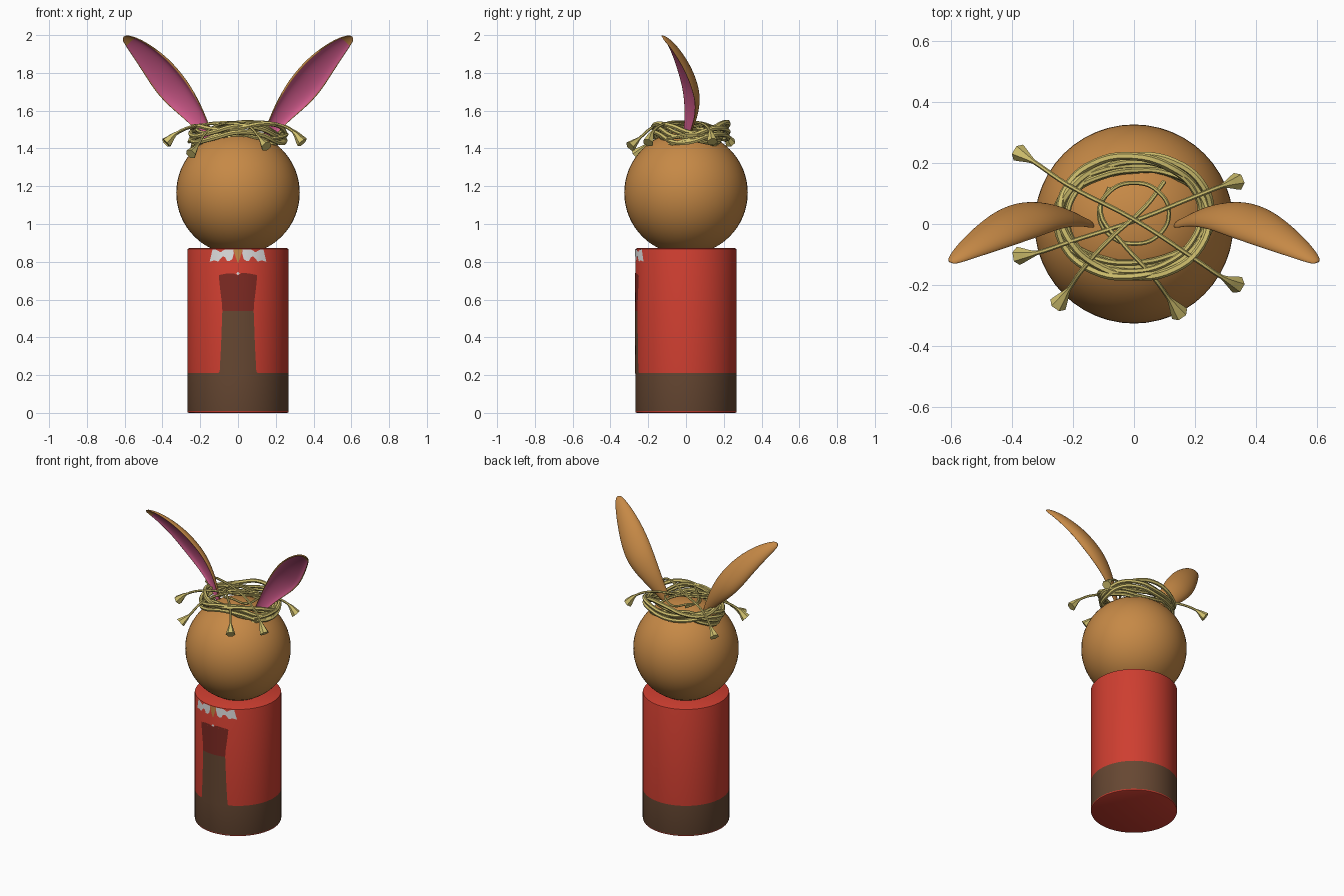
import bpy, bmesh, math, random
from mathutils import Vector

if "Cube" in bpy.data.objects:
    bpy.data.objects.remove(bpy.data.objects["Cube"])

random.seed(4)


def mat(name, r, g, b):
    lin = [((c / 255 + 0.055) / 1.055) ** 2.4 for c in (r, g, b)]
    m = bpy.data.materials.new(name)
    m.diffuse_color = (*lin, 1)
    m.use_nodes = True
    m.node_tree.nodes["Principled BSDF"].inputs["Base Color"].default_value = m.diffuse_color
    return m


RED = mat("red", 206, 62, 48)
DARK_RED = mat("dark red", 126, 42, 35)
BROWN = mat("brown", 102, 71, 50)
TAN = mat("tan fur", 198, 137, 70)
PINK = mat("pink", 212, 92, 142)
STRAW = mat("straw", 208, 192, 110)
WHITE = mat("white", 225, 225, 225)


def finish(bm, name, mats, angle=40):
    bmesh.ops.recalc_face_normals(bm, faces=bm.faces)
    me = bpy.data.meshes.new(name)
    bm.to_mesh(me)
    bm.free()
    for m in mats:
        me.materials.append(m)
    ob = bpy.data.objects.new(name, me)
    bpy.context.collection.objects.link(ob)
    select(ob)
    bpy.ops.object.shade_smooth_by_angle(angle=math.radians(angle))
    return ob


def select(ob):
    bpy.ops.object.select_all(action='DESELECT')
    ob.select_set(True)
    bpy.context.view_layer.objects.active = ob


def loft(bm, rings):
    """Skin closed rings of points; returns the face rows."""
    vs = [[bm.verts.new(p) for p in ring] for ring in rings]
    n = len(vs[0])
    rows = [[bm.faces.new((a[i], a[(i + 1) % n], b[(i + 1) % n], b[i])) for i in range(n)]
            for a, b in zip(vs, vs[1:])]
    bm.faces.new(vs[0][::-1])
    bm.faces.new(vs[-1])
    return rows


# Body: banded cylinder
R = 0.268
bm = bmesh.new()
profile = [(R - .008, 0), (R - .002, .003), (R, .01), (R, .21), (R, .862), (R - .002, .868), (R - .01, .872)]
rows = loft(bm, [[(r * math.cos(i * math.tau / 64), r * math.sin(i * math.tau / 64), z)
                  for i in range(64)] for r, z in profile])
for f in rows[2]:
    f.material_index = 1
finish(bm, "body", [RED, BROWN])


# Painted clothes: thin curved plates wrapped on the body front
def plate(name, pairs, m, lift=.002, cols=8):
    bm = bmesh.new()
    grid = []
    for (x0, z0), (x1, z1) in pairs:
        row = []
        for i in range(cols + 1):
            t = i / cols
            x, z = x0 + (x1 - x0) * t, z0 + (z1 - z0) * t
            row.append(bm.verts.new((x, -math.sqrt((R + lift) ** 2 - x * x), z)))
        grid.append(row)
    for a, b in zip(grid, grid[1:]):
        for i in range(cols):
            bm.faces.new((a[i], a[i + 1], b[i + 1], b[i]))
    ob = finish(bm, name, [m])
    # face the plate outward
    if ob.data.polygons[0].normal.y > 0:
        ob.data.flip_normals()
    return ob


def rows_of(*zw):
    return [((-w, z), (w, z)) for z, w in zw]


plate("trouser_front", rows_of((.208, .108), (.22, .097), (.35, .09), (.54, .083)), BROWN)
plate("shirt_front", rows_of((.54, .083), (.58, .085), (.66, .095), (.725, .102)), DARK_RED)
plate("shirt_neckline", [((-.102, .725), (-.10, .73)), ((-.06, .725), (-.06, .738)),
                         ((-.02, .725), (-.02, .738)), ((0, .725), (0, .728)),
                         ((.02, .725), (.02, .742)), ((.06, .725), (.06, .738)),
                         ((.102, .725), (.10, .73))], DARK_RED, cols=1)
plate("shirt_button", rows_of((.730, .002), (.738, .010), (.745, .003)), WHITE, .003, 2)
for s, side in ((-1, "left"), (1, "right")):
    low = [(.022, .845), (.03, .815), (.045, .803), (.06, .806), (.068, .825), (.08, .828),
           (.092, .818), (.105, .80), (.125, .808), (.15, .80)]
    top = [(.024, .866), (.03, .866), (.045, .866), (.06, .866), (.068, .866), (.08, .86),
           (.092, .85), (.105, .858), (.12, .866), (.135, .866)]
    plate("collar_" + side, [((s * a[0], a[1]), (s * b[0], b[1])) for a, b in zip(low, top)], WHITE, cols=3)
plate("collar_tuft", rows_of((.795, .002), (.83, .014), (.867, .024)), TAN, .003, 4)

# Head: round ball
bm = bmesh.new()
bmesh.ops.create_uvsphere(bm, u_segments=48, v_segments=32, radius=.327)
bmesh.ops.translate(bm, verts=bm.verts, vec=(0, 0, 1.165))
finish(bm, "head", [TAN], 60)

# Ears: cupped section swept along a path that curls forward
# x, y, z, half width
PATH = [(.14, -.005, 1.44, .025), (.18, .005, 1.50, .038), (.235, .02, 1.585, .062),
        (.315, .018, 1.68, .09), (.375, -.002, 1.755, .094), (.435, -.03, 1.835, .084),
        (.51, -.07, 1.915, .062), (.57, -.105, 1.967, .038), (.606, -.13, 1.99, .016)]
ROLL = math.radians(25)
for s, side in ((-1, "left"), (1, "right")):
    pts = [Vector((s * x, y, z)) for x, y, z, w in PATH]
    rings = []
    for i, p in enumerate(pts):
        w = PATH[i][3]
        t = (pts[min(i + 1, len(pts) - 1)] - pts[max(i - 1, 0)]).normalized()
        n = Vector((0, -1, 0))
        n = (n - t * n.dot(t)).normalized()
        u = t.cross(n) * s
        if u.x * s < 0:
            u = -u
        n, u = n * math.cos(ROLL) + u * math.sin(ROLL), u * math.cos(ROLL) - n * math.sin(ROLL)
        ring = []
        for k in range(9):      # convex back
            a = math.pi * k / 8
            ring.append(p + u * w * math.cos(a) - n * w * .6 * math.sin(a))
        for k in range(7):      # hollow front
            a = math.pi * (1 - k / 6)
            ring.append(p + u * w * .88 * math.cos(a) - n * w * (.3 * math.sin(a) - .04))
        rings.append(ring)
    bm = bmesh.new()
    for row in loft(bm, rings)[:-1]:
        for f in row[9:15]:
            f.material_index = 1
    ear = finish(bm, "ear_" + side, [TAN, PINK], 180)
    sub = ear.modifiers.new("smooth", 'SUBSURF')
    sub.levels = sub.render_levels = 2


# Straw crown: tubes along smooth curves
def straw(name, points, radius, flare=(), cyclic=False):
    cu = bpy.data.curves.new(name, 'CURVE')
    cu.dimensions = '3D'
    cu.bevel_depth = radius
    cu.bevel_resolution = 1
    cu.resolution_u = 5
    cu.use_fill_caps = True
    sp = cu.splines.new('BEZIER')
    sp.bezier_points.add(len(points) - 1)
    sp.use_cyclic_u = cyclic
    for bp, p in zip(sp.bezier_points, points):
        bp.co = p
        bp.handle_left_type = bp.handle_right_type = 'AUTO'
    for i in flare:
        sp.bezier_points[i].radius = 4
    cu.materials.append(STRAW)
    ob = bpy.data.objects.new(name, cu)
    bpy.context.collection.objects.link(ob)
    select(ob)
    bpy.ops.object.convert(target='MESH')
    bpy.ops.object.shade_smooth_by_angle(angle=math.radians(50))


# woven ring strands, denser and lower at the back
for k in range(8):
    ph, grow = random.uniform(0, 6.28), random.uniform(-.025, .012)
    zc = 1.435 + .075 * k / 7
    pts = []
    for i in range(12):
        a = i * math.tau / 12
        g = grow + .014 * math.sin(2 * a + ph)
        pts.append(((.25 + g) * math.cos(a), .025 + (.185 + g) * math.sin(a),
                    zc + .02 * math.sin(3 * a + ph) - .012 * math.cos(2 * a)))
    straw(f"crown_strand_{k + 1}", pts, random.uniform(.008, .014), cyclic=True)
# small inner loop
straw("crown_inner_loop", [(.115 * math.cos(i * math.tau / 8), .035 + .10 * math.sin(i * math.tau / 8),
                            1.515 + .012 * math.sin(i * 2.4)) for i in range(8)], .007, cyclic=True)
# loose straws with flared ends
LOOSE = [
    [(-.38, .235, 1.43), (-.33, .205, 1.475), (-.22, .13, 1.52), (0, .015, 1.54),
     (.2, -.115, 1.53), (.29, -.175, 1.49), (.34, -.20, 1.43)],
    [(-.38, -.105, 1.43), (-.32, -.095, 1.485), (-.2, -.055, 1.525), (0, .01, 1.525),
     (.2, .09, 1.53), (.29, .125, 1.495), (.34, .14, 1.435)],
    [(-.25, -.265, 1.37), (-.215, -.215, 1.415), (-.17, -.15, 1.485), (-.08, -.05, 1.53),
     (.04, .06, 1.53), (.10, .14, 1.50)],
    [(.15, -.295, 1.41), (.115, -.245, 1.455), (.06, -.17, 1.515), (-.04, -.06, 1.53),
     (-.11, .04, 1.52), (-.08, .12, 1.51)],
]
for k, pts in enumerate(LOOSE):
    straw(f"loose_straw_{k + 1}", pts, .0075, (0, -1) if k < 2 else (0,))
